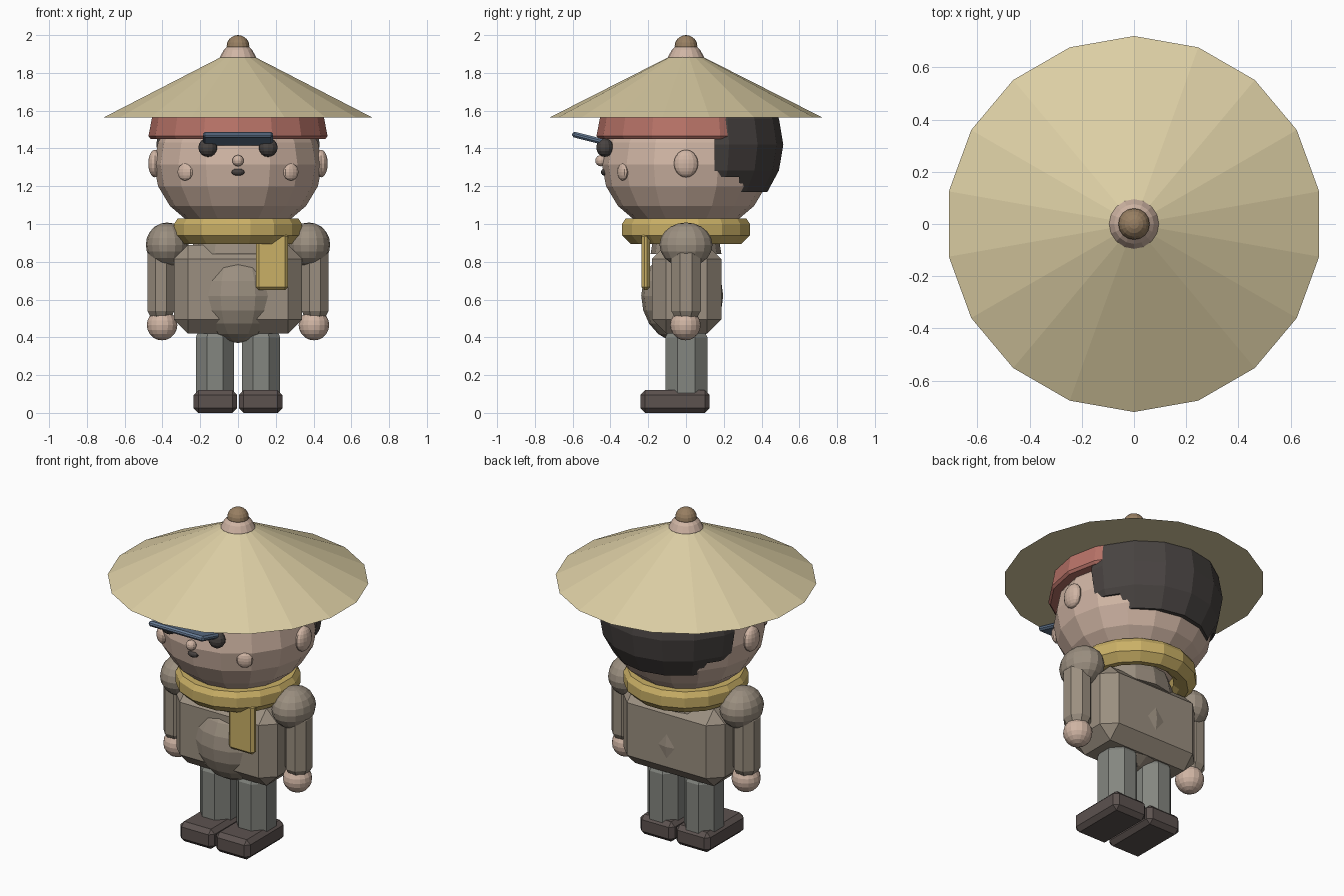
import bpy, bmesh, math
from mathutils import Matrix, Vector

if "Cube" in bpy.data.objects:
    bpy.data.objects.remove(bpy.data.objects["Cube"])


def mat(name, rgb):
    m = bpy.data.materials.new(name)
    lin = [((c / 255 + 0.055) / 1.055) ** 2.4 for c in rgb]
    m.diffuse_color = (*lin, 1)
    m.use_nodes = True
    m.node_tree.nodes["Principled BSDF"].inputs["Base Color"].default_value = m.diffuse_color
    return m


STRAW = mat("straw", (220, 206, 164))
RED = mat("faded_red", (184, 115, 104))
SKIN = mat("skin", (208, 181, 164))
CLOTH = mat("taupe_cloth", (155, 143, 128))
YELLOW = mat("mustard", (202, 176, 102))
TROUSER = mat("grey_trouser", (132, 134, 128))
SHOE = mat("dark_shoe", (92, 82, 79))
HAIR = mat("charcoal", (72, 67, 65))
BLUE = mat("slate_blue", (103, 124, 150))
BROWN = mat("brown", (152, 127, 98))


def finish(name, bm, material):
    bmesh.ops.recalc_face_normals(bm, faces=bm.faces[:])
    me = bpy.data.meshes.new(name)
    bm.to_mesh(me)
    bm.free()
    me.materials.append(material)
    ob = bpy.data.objects.new(name, me)
    bpy.context.collection.objects.link(ob)
    return ob


def ball(name, loc, radii, material, seg=16, rings=10, clips=()):
    """Ellipsoid; each clip is (axis, value, side to keep)."""
    bm = bmesh.new()
    bmesh.ops.create_uvsphere(bm, u_segments=seg, v_segments=rings, radius=1)
    bmesh.ops.transform(bm, verts=bm.verts[:],
                        matrix=Matrix.Translation(loc) @ Matrix.Diagonal((*radii, 1)))
    for axis, value, keep in clips:
        no = Vector((0, 0, 0))
        no[axis] = keep
        res = bmesh.ops.bisect_plane(bm, geom=bm.verts[:] + bm.edges[:] + bm.faces[:],
                                     plane_co=no * keep * value, plane_no=no, clear_inner=True)
        cut = [e for e in res["geom_cut"] if isinstance(e, bmesh.types.BMEdge)]
        bmesh.ops.holes_fill(bm, edges=cut, sides=0)
    return finish(name, bm, material)


def lathe(name, profile, seg, material, loc=(0, 0, 0), scale_y=1, ring=False, turn=0):
    """Turned solid from (radius, z) points; ring joins last to first."""
    bm = bmesh.new()
    loops = []
    for r, z in profile:
        loops.append([bm.verts.new((loc[0] + r * math.sin(a), loc[1] + scale_y * r * math.cos(a), loc[2] + z))
                      for a in [2 * math.pi * (i + turn) / seg for i in range(seg)]])
    pairs = list(zip(loops, loops[1:]))
    if ring:
        pairs.append((loops[-1], loops[0]))
    else:
        bm.faces.new(loops[0])
        bm.faces.new(loops[-1])
    for a, b in pairs:
        for i in range(seg):
            j = (i + 1) % seg
            bm.faces.new((a[i], a[j], b[j], b[i]))
    return finish(name, bm, material)


def box(name, lo, hi, bevel, material, segments=1, tilt=0):
    bm = bmesh.new()
    bmesh.ops.create_cube(bm, size=1)
    size = [h - l for l, h in zip(lo, hi)]
    mid = [(h + l) / 2 for l, h in zip(lo, hi)]
    bmesh.ops.scale(bm, vec=size, verts=bm.verts[:])
    bmesh.ops.bevel(bm, geom=bm.edges[:], offset=bevel, segments=segments,
                    profile=0.5, affect='EDGES')
    bmesh.ops.transform(bm, verts=bm.verts[:],
                        matrix=Matrix.Translation(mid) @ Matrix.Rotation(tilt, 4, 'X'))
    return finish(name, bm, material)


# Straw hat with topknot
lathe("hat", [(0.72, 1.565), (0.02, 1.92)], 18, STRAW)
lathe("hat_collar", [(0.095, 1.86), (0.095, 1.885), (0.076, 1.92), (0.045, 1.95)], 16, SKIN)
ball("hat_knob", (0, 0, 1.942), (0.06, 0.06, 0.058), BROWN, 16, 10)

# Head, cap and hair
ball("head", (0, 0, 1.316), (0.445, 0.445, 0.376), SKIN, 16, 10)
lathe("cap", [(0.462, 1.45), (0.474, 1.465), (0.455, 1.565), (0.44, 1.6)], 16, RED)
hair_c, hair_r = (0, 0.05, 1.42), (0.452, 0.465, 0.44)
ball("hair_sides", hair_c, hair_r, HAIR, 16, 10,
     [(1, 0.15, 1), (1, 0.28, -1), (2, 1.25, 1), (2, 1.6, -1)])
ball("hair_back", hair_c, hair_r, HAIR, 16, 10,
     [(1, 0.28, 1), (2, 1.17, 1), (2, 1.6, -1)])
box("visor", (-0.185, -0.605, 1.437), (0.185, -0.41, 1.467), 0.01, BLUE, 1, -0.25)

# Face
ball("nose", (0, -0.45, 1.335), (0.03, 0.03, 0.03), SKIN, 12, 8)
ball("mouth", (0, -0.43, 1.275), (0.035, 0.02, 0.02), HAIR, 12, 8)
for s, side in ((-1, "left"), (1, "right")):
    ball(f"{side}_eye", (0.16 * s, -0.43, 1.405), (0.05, 0.045, 0.05), HAIR, 12, 8)
    cheek = ball(f"{side}_cheek", (0, 0, 0), (0.046, 0.022, 0.045), SKIN, 12, 8)
    cheek.location = (0.28 * s, -0.335, 1.275)
    cheek.rotation_euler.z = 0.5 * s
    ball(f"{side}_ear", (0.44 * s, 0, 1.32), (0.036, 0.064, 0.073), SKIN, 14, 10)

# Scarf with hanging tail
lathe("scarf", [(0.22, 0.93), (0.25, 0.905), (0.3, 0.895), (0.345, 0.94),
                (0.345, 1.0), (0.325, 1.03), (0.25, 1.03), (0.22, 1.0)],
      16, YELLOW, ring=True, turn=0.5)
box("scarf_tail", (0.095, -0.236, 0.65), (0.265, -0.19, 0.95), 0.016, YELLOW)

# Torso
box("torso", (-0.34, -0.18, 0.42), (0.34, 0.187, 0.89), 0.075, CLOTH)
ball("belly", (0, -0.02, 0.62), (0.24, 0.217, 0.25), CLOTH, 16, 10)
lathe("neck", [(0.25, 0.84), (0.23, 0.93), (0.2, 1.0)], 12, CLOTH, scale_y=0.75)

# Arms and legs
for s, side in ((-1, "left"), (1, "right")):
    ball(f"{side}_shoulder", (0.375 * s, 0, 0.89), (0.113, 0.14, 0.118), CLOTH, 16, 10)
    lathe(f"{side}_arm", [(0.055, 0.5), (0.077, 0.54), (0.077, 0.84), (0.055, 0.88)],
          8, CLOTH, (0.408 * s, 0, 0), 1.1, turn=0.5)
    ball(f"{side}_hand", (0.402 * s, -0.003, 0.465), (0.081, 0.081, 0.081), SKIN, 16, 10)
    lathe(f"{side}_leg", [(0.11, 0.08), (0.11, 0.4), (0.09, 0.44)],
          8, TROUSER, (0.122 * s, 0.002, 0), 1.1, turn=0.5)
    box(f"{side}_shoe", (0.12 * s - 0.115, -0.242, 0), (0.12 * s + 0.115, 0.125, 0.12),
        0.025, SHOE)
